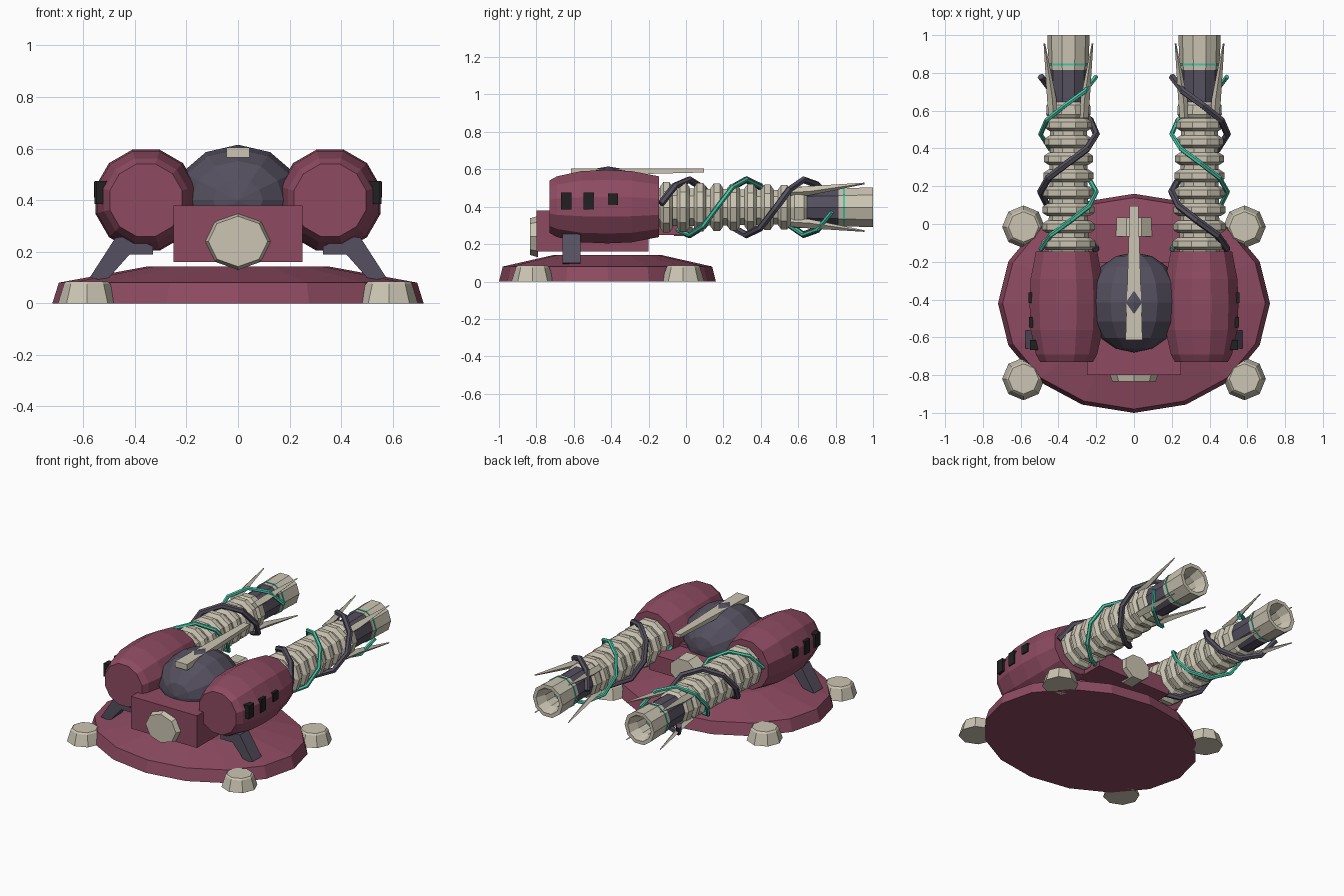
import bpy, bmesh, math
from mathutils import Vector, Matrix

if "Cube" in bpy.data.objects:
    bpy.data.objects.remove(bpy.data.objects["Cube"])


def material(name, rgb):
    m = bpy.data.materials.new(name)
    m.diffuse_color = (*rgb, 1)
    m.use_nodes = True
    m.node_tree.nodes["Principled BSDF"].inputs["Base Color"].default_value = m.diffuse_color
    return m


MAROON = material("maroon", (0.27, 0.07, 0.12))
BONE = material("bone", (0.60, 0.56, 0.45))
DARK = material("slate", (0.09, 0.08, 0.115))
TEAL = material("teal", (0.06, 0.58, 0.40))
BLACK = material("black", (0.015, 0.015, 0.015))


def finish(name, bm, mat):
    bmesh.ops.recalc_face_normals(bm, faces=bm.faces)
    me = bpy.data.meshes.new(name)
    bm.to_mesh(me)
    bm.free()
    ob = bpy.data.objects.new(name, me)
    me.materials.append(mat)
    bpy.context.collection.objects.link(ob)
    return ob


def lathe(name, mat, rings, n, loc, axis="Y", scale=(1, 1), turn=0.0):
    """Skin rings of (position, radius) along an axis and cap both ends."""
    bm = bmesh.new()
    loops = []
    for p, r in rings:
        loop = []
        for i in range(n):
            a = 2 * math.pi * i / n + turn
            u, v = r * scale[0] * math.cos(a), r * scale[1] * math.sin(a)
            co = (u, p, v) if axis == "Y" else (u, v, p)
            loop.append(bm.verts.new(Vector(co) + Vector(loc)))
        loops.append(loop)
    for a, b in zip(loops, loops[1:]):
        for i in range(n):
            j = (i + 1) % n
            bm.faces.new((a[i], a[j], b[j], b[i]))
    bm.faces.new(loops[0])
    bm.faces.new(loops[-1])
    return finish(name, bm, mat)


def box(name, mat, lo, hi):
    bm = bmesh.new()
    lo, hi = Vector(lo), Vector(hi)
    size = hi - lo
    bmesh.ops.create_cube(bm, size=1, matrix=Matrix.Translation((lo + hi) / 2)
                          @ Matrix.Diagonal((*size, 1)))
    return finish(name, bm, mat)


def prism(name, mat, outline, y0, y1):
    """Extrude an x-z outline along y."""
    bm = bmesh.new()
    f = bm.faces.new([bm.verts.new((x, y0, z)) for x, z in outline])
    ext = bmesh.ops.extrude_face_region(bm, geom=[f])["geom"]
    bmesh.ops.translate(bm, vec=(0, y1 - y0, 0),
                        verts=[v for v in ext if isinstance(v, bmesh.types.BMVert)])
    return finish(name, bm, mat)


def tube(name, mat, points, radius):
    cu = bpy.data.curves.new(name, "CURVE")
    cu.dimensions = "3D"
    cu.bevel_depth = radius
    cu.bevel_resolution = 1
    cu.use_fill_caps = True
    sp = cu.splines.new("POLY")
    sp.points.add(len(points) - 1)
    for p, co in zip(sp.points, points):
        p.co = (*co, 1)
    sp.use_smooth = False
    cu.materials.append(mat)
    bpy.context.collection.objects.link(bpy.data.objects.new(name, cu))


# Base plate and its four feet
lathe("base_plate", MAROON, [(0, 0.72), (0.08, 0.695), (0.143, 0.35)], 16,
      (0, -0.42, 0), "Z", (1, 0.58 / 0.72))
for sx in (-1, 1):
    for y in (-0.82, -0.015):
        lathe("base_foot", BONE, [(0, 0.113), (0.075, 0.09), (0.085, 0.08)], 8,
              (sx * 0.585, y, 0), "Z")

# Central hull: chin box, front cap, rear bridge, rear cap
box("chin_box", MAROON, (-0.25, -0.80, 0.16), (0.25, -0.20, 0.38))
lathe("front_cap", BONE, [(-0.835, 0.115), (-0.79, 0.13)], 8, (0, 0, 0.24),
      scale=(1, 0.85))
box("rear_bridge", MAROON, (-0.28, -0.21, 0.25), (0.28, 0.0, 0.36))
lathe("rear_cap", BONE, [(-0.065, 0.105), (0.035, 0.1)], 8, (0, 0, 0.325),
      scale=(1, 0.85), turn=math.pi / 8)

# Dark dome, with its poles on the y axis
bm = bmesh.new()
bmesh.ops.create_uvsphere(bm, u_segments=12, v_segments=8, radius=1,
                          matrix=Matrix.Translation((0, -0.415, 0.40))
                          @ Matrix.Diagonal((0.25, 0.265, 0.215, 1))
                          @ Matrix.Rotation(math.pi / 2, 4, "X"))
finish("dome", bm, DARK)

# Tapered top spine
spine = box("top_spine", BONE, (-0.045, -0.615, 0.565), (0.045, 0.095, 0.605))
for v in spine.data.vertices:
    if v.co.y > 0:
        v.co.x *= 0.5
        v.co.z = max(v.co.z, 0.583)

POD = [(-0.73, 0.145), (-0.69, 0.168), (-0.56, 0.197), (-0.42, 0.203),
       (-0.29, 0.197), (-0.145, 0.168)]
LEG = [(0.33, 0.22), (0.33, 0.19), (0.42, 0.19), (0.50, 0.10), (0.53, 0.09),
       (0.575, 0.10), (0.475, 0.255), (0.41, 0.26)]
CX, CZ, PITCH = 0.347, 0.397, 0.63

for sx, side in ((-1, "left"), (1, "right")):
    c = (sx * CX, 0, CZ)

    # Side pod with windows and support leg
    lathe(side + "_pod", MAROON, POD, 12, (sx * 0.357, 0, 0.40), turn=math.pi / 12)
    for y, z, h, x in ((-0.64, 0.43, 0.045, 0.528), (-0.52, 0.43, 0.045, 0.535),
                       (-0.39, 0.44, 0.03, 0.537)):
        box(side + "_window", BLACK, (sx * x - 0.022, y - 0.027, z - h),
            (sx * x + 0.022, y + 0.027, z + h))
    prism(side + "_leg", DARK, [(sx * x, z) for x, z in LEG], -0.66, -0.565)

    # Barrel core, ribs, dark housing and hollow muzzle
    lathe(side + "_barrel_core", BONE, [(-0.2, 0.108), (0.62, 0.095)], 10, c)
    for i in range(8):
        y, r = -0.105 + i * 0.09, 0.142 - i * 0.0025
        lathe(side + "_barrel_rib", BONE, [(y - 0.033, r - 0.025), (y - 0.016, r),
              (y + 0.016, r), (y + 0.033, r - 0.025)], 10, c)
    lathe(side + "_barrel_collar", BONE, [(0.56, 0.105), (0.58, 0.118),
          (0.63, 0.115), (0.65, 0.095)], 10, c)
    lathe(side + "_barrel_housing", DARK, [(0.6, 0.095), (0.67, 0.1), (0.83, 0.102)], 10, c)
    lathe(side + "_muzzle", BONE, [(0.815, 0.106), (1.0, 0.112), (1.0, 0.088),
          (0.93, 0.066), (0.84, 0.06)], 10, c)
    lathe(side + "_muzzle_ring", TEAL, [(0.84, 0.111), (0.85, 0.111)], 10, c)

    # Four long spikes flaring around the muzzle
    for k in range(4):
        a = math.pi / 4 + k * math.pi / 2
        out = Vector((math.cos(a), 0, math.sin(a)))
        tan = Vector((-math.sin(a), 0, math.cos(a)))
        bm = bmesh.new()
        rows = []
        for y, r, w, t in ((0.56, 0.115, 0.018, 0.015), (0.66, 0.125, 0.02, 0.015),
                           (0.955, 0.18, 0.003, 0.003)):
            p = Vector(c) + Vector((0, y, 0)) + out * r
            rows.append([bm.verts.new(p + tan * w * i + out * t * j)
                         for i, j in ((-1, -1), (1, -1), (1, 1), (-1, 1))])
        for lo, hi in zip(rows, rows[1:]):
            for i in range(4):
                bm.faces.new((lo[i], lo[i - 1], hi[i - 1], hi[i]))
        bm.faces.new(rows[0])
        bm.faces.new(rows[-1])
        finish(side + "_spike", bm, BONE)

    # Two cables wound around the barrel, half a turn apart
    for mat, name, rad, half in ((TEAL, "teal", 0.013, sx > 0), (DARK, "dark", 0.019, sx < 0)):
        y0 = 0.01 + (PITCH / 2 if half else 0)
        pts = []
        for i in range(13):
            y = -0.135 + 0.915 * i / 12
            a = -sx * 2 * math.pi * (y - y0) / PITCH
            pts.append((c[0] + 0.148 * math.sin(a), y, CZ + 0.148 * math.cos(a)))
        tube(f"{side}_{name}_cable", mat, pts, rad)
